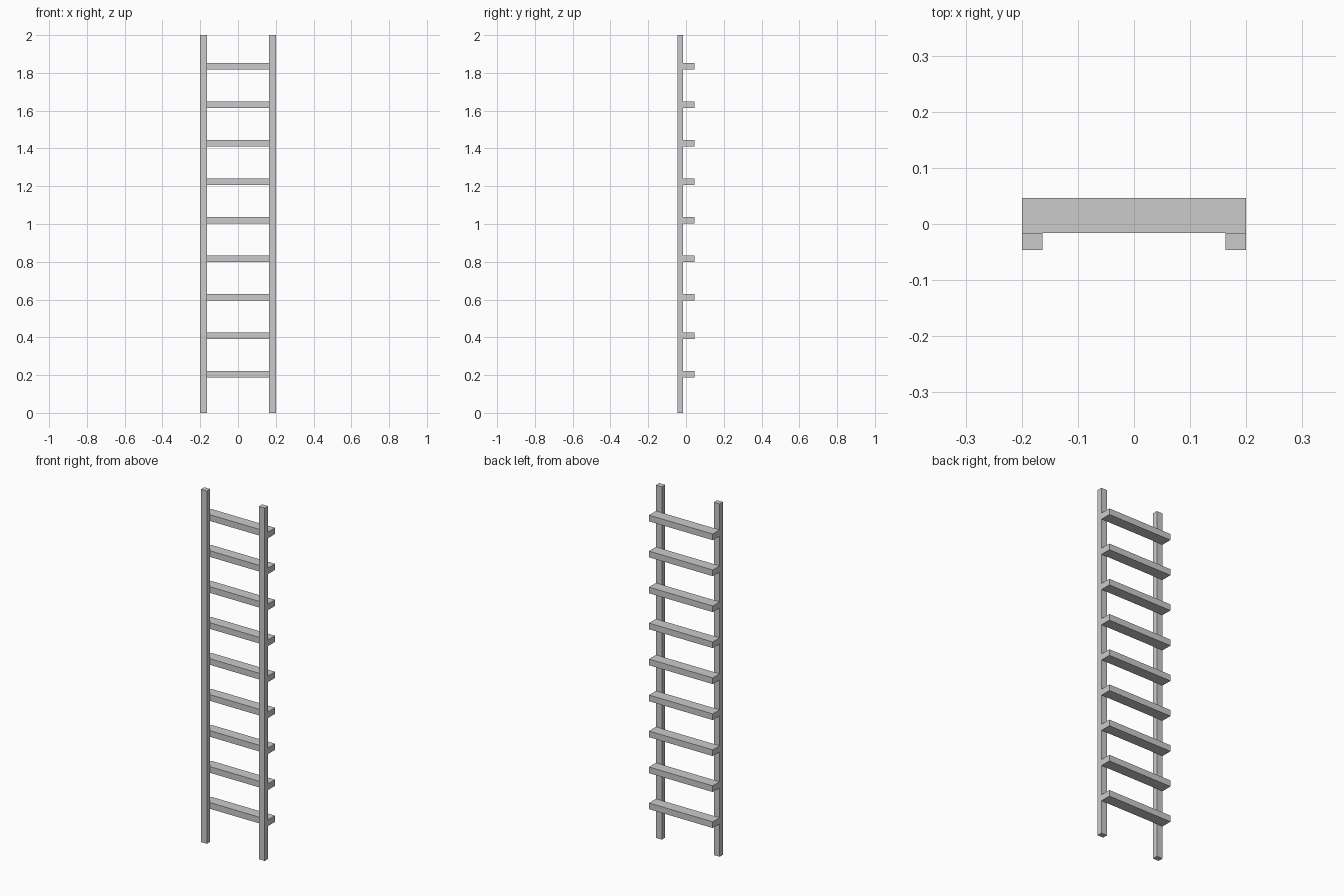
import bpy

if "Cube" in bpy.data.objects:
    bpy.data.objects.remove(bpy.data.objects["Cube"])


def box(name, x, y, z):
    """Axis-aligned box from (min, max) ranges."""
    bpy.ops.mesh.primitive_cube_add(size=1, location=[(a + b) / 2 for a, b in (x, y, z)])
    ob = bpy.context.object
    ob.name = name
    ob.scale = [b - a for a, b in (x, y, z)]
    bpy.ops.object.transform_apply(location=False, rotation=False, scale=True)
    return ob


HALF_W, HALF_D, JOINT_Y = 0.2, 0.046, -0.016
STILE_W, RUNG_T, STEP = 0.037, 0.035, 0.204

# Two upright stiles at the front
box("left_stile", (-HALF_W, -HALF_W + STILE_W), (-HALF_D, JOINT_Y), (0, 2))
box("right_stile", (HALF_W - STILE_W, HALF_W), (-HALF_D, JOINT_Y), (0, 2))

# Nine flat rungs fixed to the back of the stiles
for i in range(1, 10):
    z = STEP * i
    box(f"rung_{i}", (-HALF_W, HALF_W), (JOINT_Y, HALF_D), (z - RUNG_T / 2, z + RUNG_T / 2))
